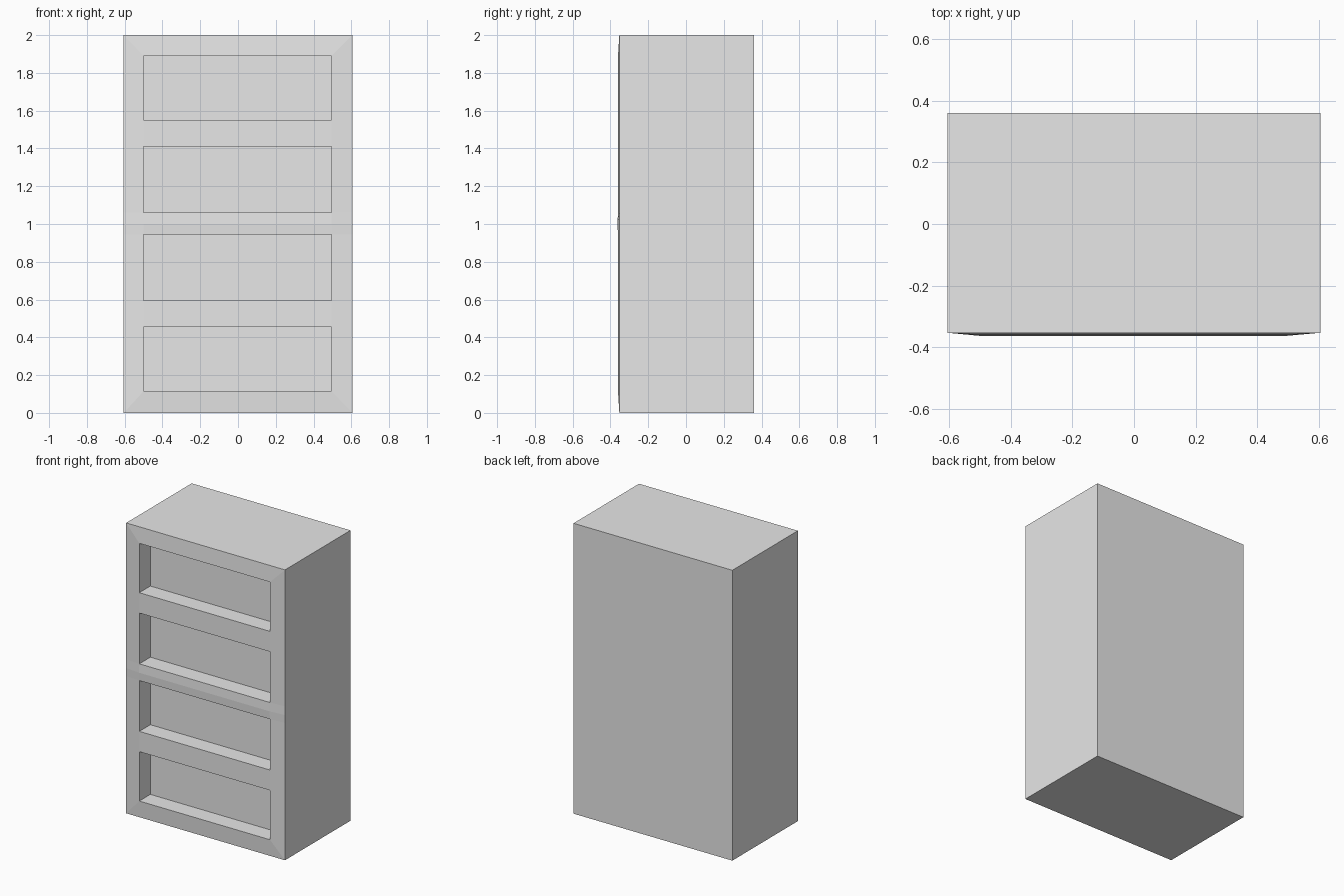
import bpy
import bmesh

old = bpy.data.objects.get("Cube")
if old:
    bpy.data.objects.remove(old, do_unlink=True)

# One plain grey for the whole cabinet
grey = bpy.data.materials.new("light_grey")
grey.use_nodes = True
colour = (0.8, 0.8, 0.8, 1)
grey.diffuse_color = colour
grey.node_tree.nodes["Principled BSDF"].inputs["Base Color"].default_value = colour

HALF_W, BACK, EDGE, FACE, RIDGE = 0.605, 0.36, -0.353, -0.36, -0.363
DEPTH = 0.12
xs = [-HALF_W, -0.5, 0.495, HALF_W]
zs = [0, 0.115, 0.455, 0.595, 0.945, 1.0, 1.06, 1.41, 1.55, 1.89, 2]
opening_rows = {1, 3, 6, 8}

bm = bmesh.new()


# Front frame: low outer border, slightly raised inside, ridge at mid height
def front_y(i, j):
    if i in (0, len(xs) - 1) or j in (0, len(zs) - 1):
        return EDGE
    return RIDGE if zs[j] == 1.0 else FACE


grid = [[bm.verts.new((x, front_y(i, j), z)) for j, z in enumerate(zs)]
        for i, x in enumerate(xs)]
openings = []
for i in range(len(xs) - 1):
    for j in range(len(zs) - 1):
        a, b, c, d = grid[i][j], grid[i + 1][j], grid[i + 1][j + 1], grid[i][j + 1]
        corner = i != 1 and j in (0, len(zs) - 2)
        if corner and (i == 0) == (j == 0):
            # Mitred corners folded along the outward diagonal
            bm.faces.new((a, b, c))
            bm.faces.new((a, c, d))
        elif corner:
            bm.faces.new((a, b, d))
            bm.faces.new((b, c, d))
        else:
            face = bm.faces.new((a, b, c, d))
            if i == 1 and j in opening_rows:
                openings.append(face)

# Plain box body behind the frame
rim = [e for e in bm.edges if e.is_boundary]
shell = bmesh.ops.extrude_edge_only(bm, edges=rim)["geom"]
back_edges = [g for g in shell if isinstance(g, bmesh.types.BMEdge)]
for v in (g for g in shell if isinstance(g, bmesh.types.BMVert)):
    v.co.y = BACK
bmesh.ops.contextual_create(bm, geom=back_edges)

# Four recessed drawer panels
for face in openings:
    panel = bmesh.ops.extrude_discrete_faces(bm, faces=[face])["faces"][0]
    old_ring = None
    for v in panel.verts:
        v.co.y = FACE + DEPTH

bmesh.ops.remove_doubles(bm, verts=bm.verts, dist=0.0001)
bmesh.ops.recalc_face_normals(bm, faces=bm.faces)

mesh = bpy.data.meshes.new("drawer_cabinet")
bm.to_mesh(mesh)
bm.free()
mesh.materials.append(grey)
cabinet = bpy.data.objects.new("drawer_cabinet", mesh)
bpy.context.collection.objects.link(cabinet)
